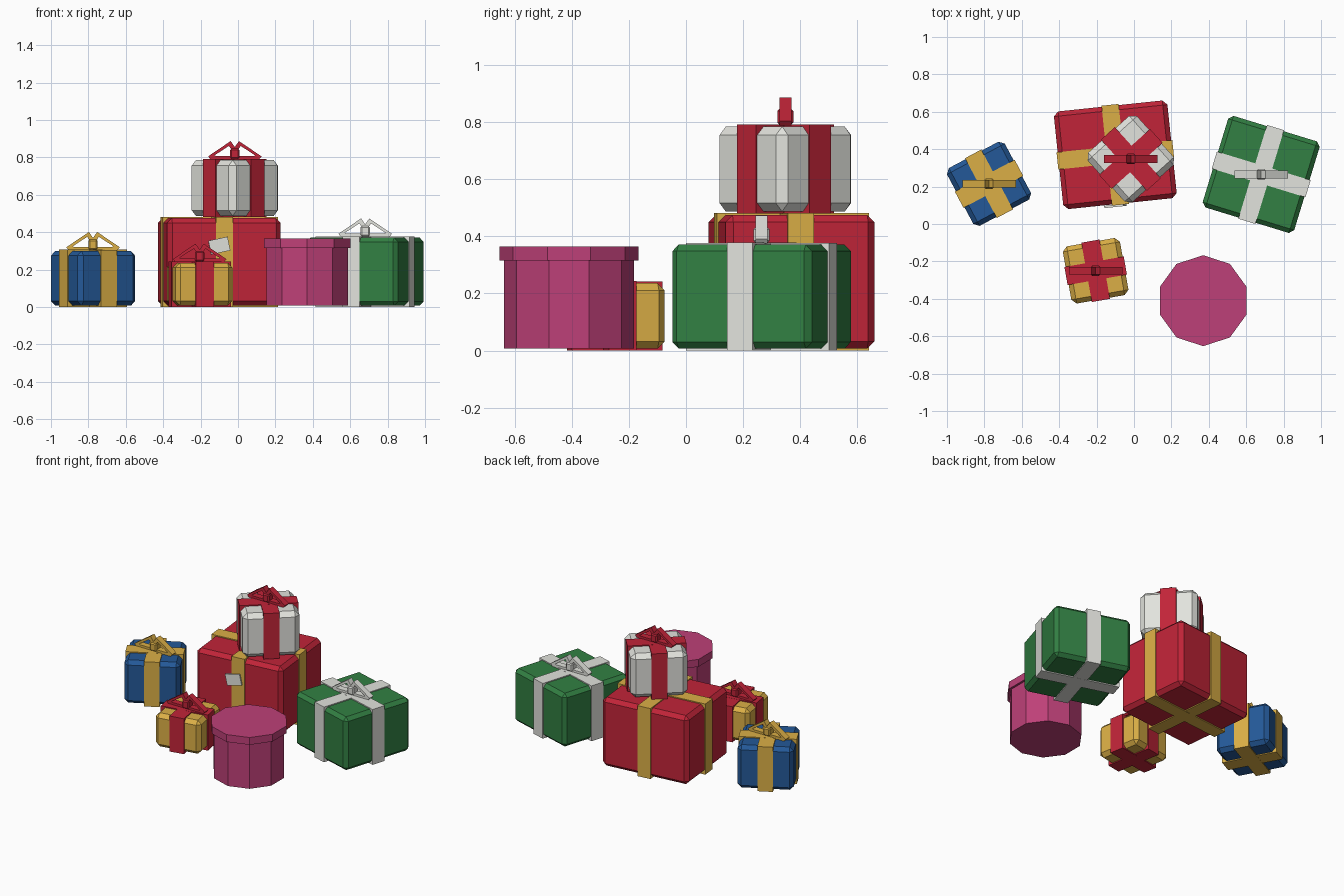
import bpy, bmesh, math
from mathutils import Matrix

if "Cube" in bpy.data.objects:
    bpy.data.objects.remove(bpy.data.objects["Cube"])


def material(name, rgb):
    m = bpy.data.materials.new(name)
    lin = [((c / 255 + 0.055) / 1.055) ** 2.4 for c in rgb]
    m.diffuse_color = (*lin, 1)
    m.use_nodes = True
    m.node_tree.nodes["Principled BSDF"].inputs["Base Color"].default_value = m.diffuse_color
    return m


RED = material("red", (193, 36, 56))
WHITE = material("off_white", (226, 227, 221))
GOLD = material("gold", (219, 175, 70))
GREEN = material("green", (50, 128, 67))
BLUE = material("blue", (36, 89, 152))
MAGENTA = material("magenta", (190, 64, 120))


def finish(bm, name, mat):
    bmesh.ops.recalc_face_normals(bm, faces=bm.faces)
    me = bpy.data.meshes.new(name)
    bm.to_mesh(me)
    bm.free()
    me.materials.append(mat)
    ob = bpy.data.objects.new(name, me)
    bpy.context.collection.objects.link(ob)
    return ob


def add_box(bm, size, loc, bevel=0):
    part = bmesh.new()
    bmesh.ops.create_cube(part, size=1, matrix=Matrix.Translation(loc) @ Matrix.Diagonal((*size, 1)))
    if bevel:
        bmesh.ops.bevel(part, geom=part.edges[:], offset=bevel, segments=1, affect='EDGES')
    tmp = bpy.data.meshes.new("tmp")
    part.to_mesh(tmp)
    part.free()
    bm.from_mesh(tmp)
    bpy.data.meshes.remove(tmp)


# Half of the bow outline: outer and inner edge of one triangular loop (x, z)
OUTER = [(.143, .016), (.022, .098), (0, .066), (0, 0), (.13, 0)]
INNER = [(.108, .022), (.031, .072), (.02, .055), (.02, .018), (.102, .018)]


def bow(name, mat, x, y, z):
    bm = bmesh.new()
    t, n = 0.021, len(OUTER)
    for side in (-1, 1):
        rings = [[bm.verts.new((side * px, d, pz)) for px, pz in prof]
                 for prof, d in ((OUTER, -t), (INNER, -t), (INNER, t), (OUTER, t))]
        for k in range(4):
            a, b = rings[k], rings[(k + 1) % 4]
            for i in range(n):
                j = (i + 1) % n
                bm.faces.new((a[i], a[j], b[j], b[i]))
    # centre knot
    add_box(bm, (.05, .056, .056), (0, 0, .03), .008)
    finish(bm, name, mat).location = (x, y, z)


def gift(name, x, y, z, w, d, h, deg, box_mat, ribbon_mat, bevel, ribbon, has_bow=True):
    # wrapped box
    bm = bmesh.new()
    add_box(bm, (w, d, h - .014), (0, 0, h / 2), bevel)
    body = finish(bm, name + "_box", box_mat)
    # crossed ribbons around all sides
    bm = bmesh.new()
    add_box(bm, (w + .012, ribbon, h), (0, 0, h / 2))
    add_box(bm, (ribbon, d + .012, h - .001), (0, 0, h / 2))
    rib = finish(bm, name + "_ribbon", ribbon_mat)
    for ob in (body, rib):
        ob.location = (x, y, z)
        ob.rotation_euler.z = math.radians(deg)
    if has_bow:
        bow(name + "_bow", ribbon_mat, x, y, z + h - .003)


gift("large_red_gift", -.10, .37, 0, .61, .525, .482, 6, RED, GOLD, .025, .092, False)
gift("top_white_gift", -.017, .348, .48, .355, .355, .312, 42, WHITE, RED, .03, .1)
gift("green_gift", .68, .265, 0, .512, .512, .378, -17, GREEN, WHITE, .023, .095)
gift("blue_gift", -.775, .215, 0, .35, .35, .306, 28, BLUE, GOLD, .025, .098)
gift("yellow_gift", -.205, -.25, 0, .31, .31, .243, 10, GOLD, RED, .025, .098)

# Gift tag on the front of the large box
bm = bmesh.new()
add_box(bm, (.105, .012, .075), (0, 0, 0))
tag = finish(bm, "gift_tag", WHITE)
tag.location = (-.10, .097, .328)
tag.rotation_euler = (0, math.radians(-12), math.radians(6))

# Round ten-sided box with overhanging lid
for name, r, z0, z1 in (("round_box", .228, .008, .32), ("round_lid", .243, .315, .365)):
    bm = bmesh.new()
    bmesh.ops.create_cone(bm, cap_ends=True, segments=10, radius1=r, radius2=r, depth=z1 - z0,
                          matrix=Matrix.Rotation(math.pi / 2, 4, 'Z'))
    # put a corner on the +y axis
    v = max(bm.verts, key=lambda q: q.co.y)
    turn = math.pi / 2 - math.atan2(v.co.y, v.co.x)
    bmesh.ops.rotate(bm, verts=bm.verts, matrix=Matrix.Rotation(turn, 3, 'Z'))
    finish(bm, name, MAGENTA).location = (.37, -.41, (z0 + z1) / 2)
